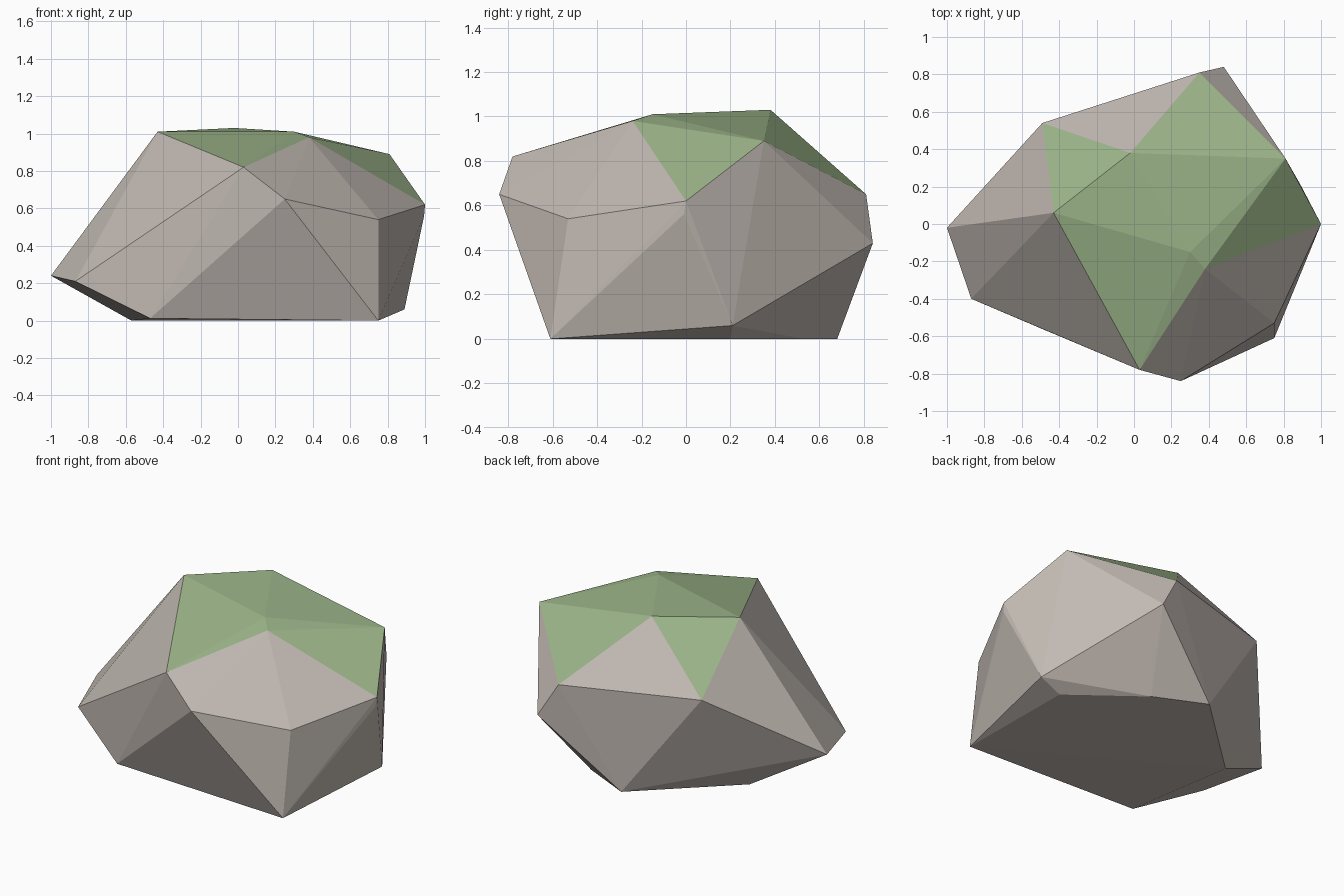
import bpy
import bmesh

if "Cube" in bpy.data.objects:
    bpy.data.objects.remove(bpy.data.objects["Cube"])


def material(name, rgb):
    m = bpy.data.materials.new(name)
    m.diffuse_color = (*rgb, 1.0)
    m.use_nodes = True
    m.node_tree.nodes["Principled BSDF"].inputs["Base Color"].default_value = m.diffuse_color
    return m


stone = material("warm_grey_stone", (0.54, 0.49, 0.45))
moss = material("pale_green_moss", (0.33, 0.46, 0.25))

# Corners of the mossy cap
cap = [
    (-0.43, 0.06, 1.01), (0.03, -0.78, 0.82), (0.38, -0.24, 0.98),
    (0.30, -0.15, 1.01), (1.00, 0.00, 0.62), (0.81, 0.35, 0.89),
    (-0.02, 0.38, 1.03), (0.35, 0.81, 0.65), (-0.49, 0.54, 0.67),
]
# Corners of the stone flanks
flanks = [
    (-1.00, -0.02, 0.24), (-0.87, -0.40, 0.21), (0.25, -0.84, 0.65),
    (0.75, -0.53, 0.54), (0.995, -0.01, 0.56), (0.48, 0.84, 0.43),
    (0.89, 0.21, 0.06),
]
# Corners of the base
base = [
    (0.75, -0.61, 0.0), (-0.47, -0.57, 0.012), (-0.57, 0.16, 0.0),
    (-0.01, 0.68, 0.0), (0.31, 0.53, 0.0), (0.74, 0.20, 0.0),
]

# Faceted boulder: tight shell around the corners
bm = bmesh.new()
cap_verts = [bm.verts.new(p) for p in cap]
for p in flanks + base:
    bm.verts.new(p)
bmesh.ops.convex_hull(bm, input=bm.verts[:])
bmesh.ops.recalc_face_normals(bm, faces=bm.faces[:])

# Moss covers the faces lying wholly in the cap, except the bare back slope
back_slope = set(cap_verts[-2:])
for f in bm.faces:
    corners = set(f.verts)
    f.material_index = int(corners <= set(cap_verts) and not back_slope <= corners)
    f.smooth = False

mesh = bpy.data.meshes.new("boulder")
bm.to_mesh(mesh)
bm.free()
mesh.materials.append(stone)
mesh.materials.append(moss)
boulder = bpy.data.objects.new("boulder", mesh)
bpy.context.collection.objects.link(boulder)
